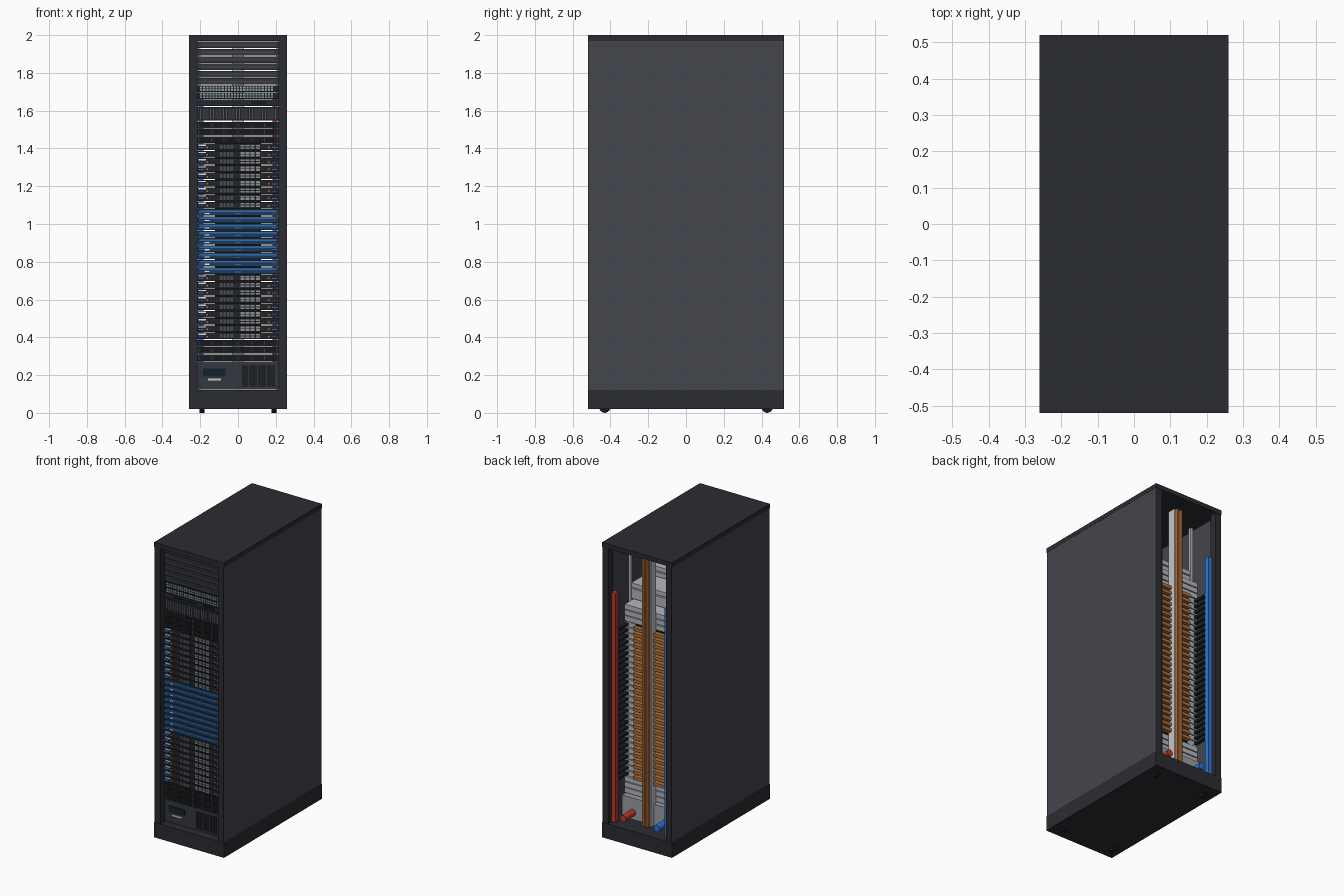
import bpy, bmesh, math
from mathutils import Matrix, Vector

if "Cube" in bpy.data.objects:
    bpy.data.objects.remove(bpy.data.objects["Cube"])

MATS = {}


def material(hexcol):
    if hexcol not in MATS:
        m = bpy.data.materials.new("colour_" + hexcol)
        rgb = [int(hexcol[i:i + 2], 16) / 255 for i in (0, 2, 4)]
        m.diffuse_color = [((c + 0.055) / 1.055) ** 2.4 if c > 0.04 else c / 12.92 for c in rgb] + [1]
        m.use_nodes = True
        m.node_tree.nodes["Principled BSDF"].inputs["Base Color"].default_value = m.diffuse_color
        MATS[hexcol] = m
    return MATS[hexcol]


def finish(name, bm, col):
    me = bpy.data.meshes.new(name)
    bm.to_mesh(me)
    bm.free()
    ob = bpy.data.objects.new(name, me)
    bpy.context.collection.objects.link(ob)
    me.materials.append(material(col))
    return ob


def boxes(name, col, items):
    """One object from boxes given as (x0, x1, y0, y1, z0, z1)."""
    bm = bmesh.new()
    for x0, x1, y0, y1, z0, z1 in items:
        mid = Vector(((x0 + x1) / 2, (y0 + y1) / 2, (z0 + z1) / 2))
        mat = Matrix.Translation(mid) @ Matrix.Diagonal((x1 - x0, y1 - y0, z1 - z0, 1))
        bmesh.ops.create_cube(bm, size=1, matrix=mat)
    return finish(name, bm, col)


def rods(name, col, items, axis):
    """One object from cylinders (centre, radius, length) along axis X or Y."""
    bm = bmesh.new()
    rot = Matrix.Rotation(math.pi / 2, 4, 'Y' if axis == 'X' else 'X')
    for c, r, l in items:
        bmesh.ops.create_cone(bm, cap_ends=True, segments=20, radius1=r, radius2=r,
                              depth=l, matrix=Matrix.Translation(c) @ rot)
    for f in bm.faces:
        f.smooth = len(f.verts) == 4
    for e in bm.edges:
        e.smooth = all(f.smooth for f in e.link_faces)
    return finish(name, bm, col)


def span(cx, w):
    return cx - w / 2, cx + w / 2


DARK, BLACK, STEEL, COPPER, BLUE = "2b2c32", "17181b", "b4b7bb", "b0703a", "2f6fb5"
U, H, FY = 0.0385, 0.0345, -0.47
both = (-1, 1)

# cabinet: base, roof, posts, sides, casters
boxes("base_plinth", DARK, [(-.26, .26, -.52, .52, .02, .12)])
boxes("roof", DARK, [(-.26, .26, -.52, .52, 1.97, 2)])
boxes("corner_posts", DARK, [(*span(s * .235, .042), *span(t * .494, .048), .12, 1.97)
                             for s in both for t in both])
boxes("side_panels", "43464d", [(*span(s * .2545, .009), -.516, .516, .12, 1.97) for s in both])
rods("casters", BLACK, [((s * .19, t * .43, .03), .03, .026) for s in both for t in both], 'X')
boxes("rear_rails", STEEL, [(*span(s * .212, .018), .275, .295, .12, 1.96) for s in both])

# row heights
rows = [.39 + i * U for i in range(27)]
switch_rows = rows[9:18]
compute_rows = rows[:9] + rows[18:]
power_rows = [.2755 + i * U for i in range(3)] + [rows[-1] + U * (i + 1) for i in range(3)]
blank_rows = [1.738 + i * U for i in range(6)]


# tray bodies and face plates
boxes("tray_bodies", STEEL, [(-.203, .203, FY + .012, .355, z, z + H - .002) for z in rows])
boxes("compute_faces", "222428", [(-.214, .214, FY, FY + .012, z, z + H) for z in compute_rows])
boxes("switch_faces", "1f3a5a", [(-.214, .214, FY, FY + .012, z, z + H) for z in switch_rows])
boxes("switch_trim_bars", BLUE, [(-.205, .205, FY - .006, FY, z + .02, z + .028) for z in switch_rows])
boxes("tray_handles", BLUE, [(*span(s * .195, .036), FY - .016, FY, z + .009, z + .018)
                             for z in rows for s in both])
boxes("tray_labels", "e6e8ea", [(-.21, -.17, FY - .003, FY, z + .023, z + .03) for z in compute_rows]
      + [(-.178, -.152, FY - .003, FY, z + .009, z + .015) for z in switch_rows])
boxes("tray_latches", "c8763a", [(*span(s * .163, .008), FY - .005, FY, z + .01, z + .018)
                                 for z in compute_rows for s in both])
boxes("drive_bays", "4a4d53", [(*span(-.088 + i * .018, .014), FY - .004, FY, z + .006, z + .028)
                               for z in compute_rows for i in range(4)])
boxes("network_ports", "8c9096", [(*span(.024 + i * .027, .021), FY - .004, FY, z + k, z + k + .009)
                                  for z in compute_rows for i in range(4) for k in (.006, .019)])
boxes("status_lights", "3fae8a", [(*span(i * .011 - .011, .005), FY - .004, FY, z + .008, z + .013)
                                  for z in switch_rows for i in range(3)])

# power shelves
boxes("power_shelf_bodies", STEEL, [(-.203, .203, FY + .012, .36, z, z + H - .002) for z in power_rows])
boxes("power_shelf_faces", "26282d", [(-.214, .214, FY, FY + .012, z, z + H) for z in power_rows])
boxes("power_modules", BLACK, [(*span((i - 2.5) * .07, .052), FY - .006, FY, z + .005, z + .029)
                               for z in power_rows for i in range(6)])
boxes("power_module_handles", "3c3f45", [(*span((i - 2) * .07, .01), FY - .014, FY, z + .004, z + .03)
                                         for z in power_rows for i in range(5)])

# coolant unit at the bottom
boxes("coolant_unit", "9a9da2", [(-.205, .205, FY + .012, .385, .124, .268)])
boxes("coolant_unit_face", "34373f", [(-.214, .214, FY, FY + .012, .124, .272)])
boxes("coolant_unit_fins", "34373f", [(*span(.025 + i * .012, .008), FY - .008, FY, .14, .25)
                                      for i in range(15)])
boxes("coolant_screen", "14222c", [(-.185, -.065, FY - .005, FY, .193, .235)])
boxes("coolant_label", "d8dadc", [(-.16, -.09, FY - .003, FY, .172, .182)])

# upper gear: ribbed panel, management shelf, network switches, blanks
boxes("ribbed_panel", "2c2f34", [(-.214, .214, FY, FY + .012, 1.549, 1.62)])
boxes("panel_ribs", "565a61", [(*span((i - 11.5) * .0172, .011), FY - .008, FY, 1.554, 1.614)
                               for i in range(24)])
boxes("upper_gear_bodies", STEEL, [(-.203, .203, FY + .012, .29, 1.552, 1.618),
                                   (-.203, .203, FY + .012, .29, 1.626, 1.656),
                                   (-.203, .203, FY + .012, .14, 1.663, 1.693),
                                   (-.203, .203, FY + .012, .14, 1.7, 1.731)])
boxes("management_face", "26282d", [(-.214, .214, FY, FY + .012, 1.624, 1.658)])
boxes("management_buttons", BLACK, [(*span(-.14 + i * .018, .009), FY - .004, FY, 1.637, 1.647)
                                    for i in range(9)])
boxes("management_screen", BLACK, [(.07, .15, FY - .004, FY, 1.632, 1.65)])
boxes("network_switch_faces", "1d2226", [(-.214, .214, FY, FY + .012, z, z + H) for z in (1.661, 1.6985)])
boxes("switch_ports", "8fa39f", [(*span(-.195 + i * .0163, .011), FY - .004, FY, z + k, z + k + .009)
                                 for z in (1.661, 1.6985) for k in (.006, .02) for i in range(24)])
boxes("blanking_panels", "34363c", [(-.214, .214, FY, FY + .012, z, z + H) for z in blank_rows])
boxes("blanking_panel_ridges", "43464c", [(-.19, .19, FY - .004, FY, z + .014, z + .02) for z in blank_rows])

# rear: cable cartridges, bus bar, coolant manifolds and hoses
boxes("cartridge_backplane", BLACK, [(-.122, .122, .355, .362, .39, 1.428)])
boxes("cable_cartridges", COPPER, [(*span(s * .074, .092), .362, .392, z + .006, z + .027)
                                   for z in rows for s in both])
boxes("bus_bar_housing", "c4c6c9", [(-.032, .032, .365, .385, .125, 1.95)]
      + [(*span(s * .03, .005), .385, .42, .125, 1.95) for s in both])
boxes("bus_bars", COPPER, [(*span(s * .014, .014), .385, .435, .125, 1.95) for s in both])
for s, label, col in ((1, "return", "b8382c"), (-1, "supply", "2f74d0")):
    boxes(label + "_manifold", col, [(*span(s * .197, .03), .455, .487, .125, 1.665)])
    rods(label + "_pipe", col, [((s * .125, .435, .17), .022, .11)], 'Y')
boxes("hose_couplings", "1f2023", [(*span(s * .19, .02), .355, .456, z + .009, z + .025)
                                   for z in rows for s in both])
